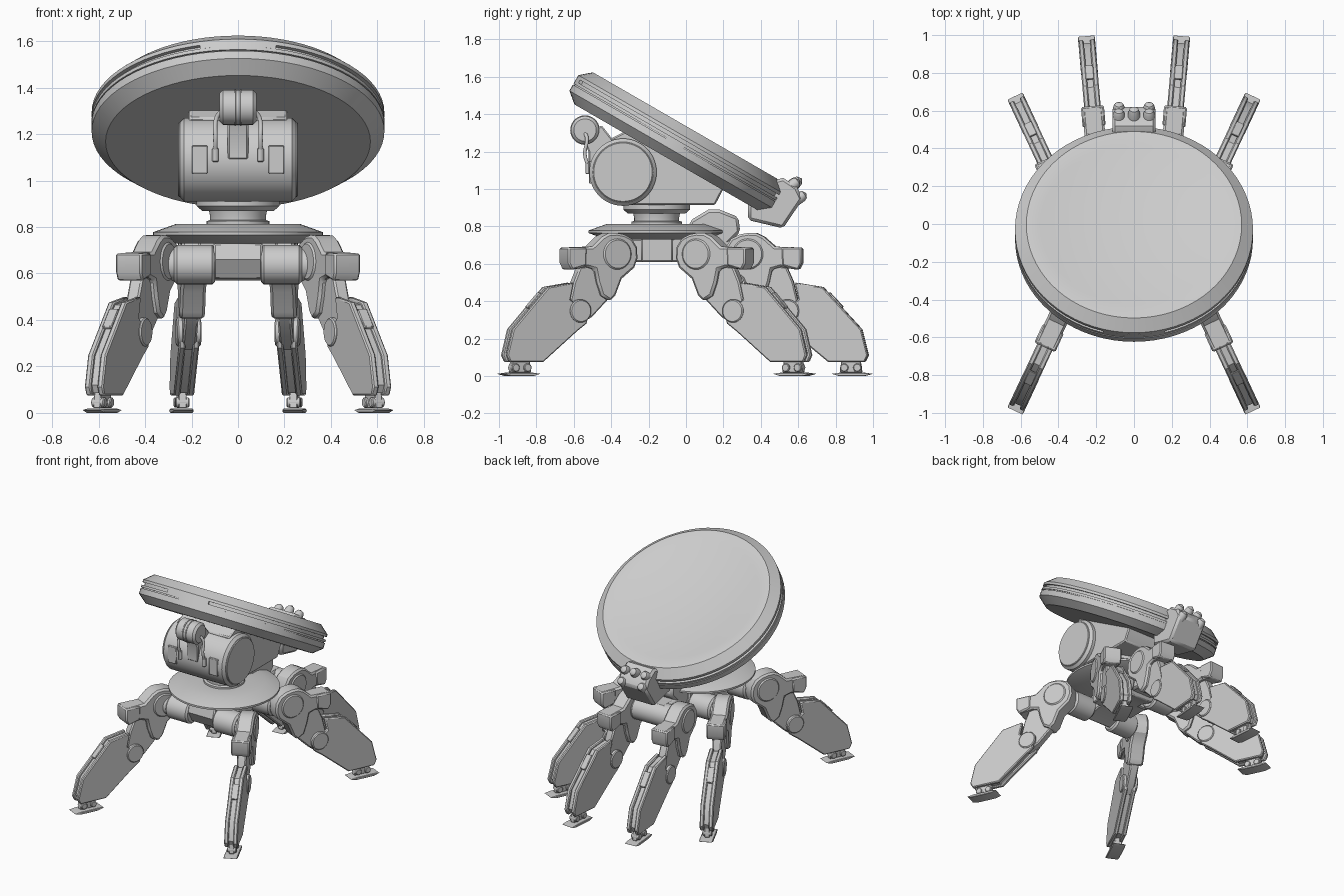
import bpy, bmesh
from math import radians, pi
from mathutils import Matrix, Vector

if "Cube" in bpy.data.objects:
    bpy.data.objects.remove(bpy.data.objects["Cube"])

T = Matrix.Translation


def R(deg, axis):
    return Matrix.Rotation(radians(deg), 4, axis)


def finish(name, bm, mat, bevel=0, smooth=30):
    bmesh.ops.recalc_face_normals(bm, faces=bm.faces)
    me = bpy.data.meshes.new(name)
    bm.to_mesh(me)
    bm.free()
    me.shade_smooth()
    me.set_sharp_from_angle(angle=radians(smooth))
    ob = bpy.data.objects.new(name, me)
    ob.matrix_world = mat
    bpy.context.collection.objects.link(ob)
    if bevel:
        m = ob.modifiers.new("bevel", 'BEVEL')
        m.width = bevel
        m.segments = 1
        m.limit_method = 'ANGLE'
        m.angle_limit = radians(50)
    return ob


def prism(name, pts, width, mat, bevel=0.008, off=0):
    """Local x-z outline, extruded evenly along local y."""
    bm = bmesh.new()
    f = bm.faces.new([bm.verts.new((x, off - width / 2, z)) for x, z in pts])
    ext = bmesh.ops.extrude_face_region(bm, geom=[f])
    bmesh.ops.translate(bm, vec=(0, width, 0),
                        verts=[v for v in ext["geom"] if isinstance(v, bmesh.types.BMVert)])
    return finish(name, bm, mat, bevel)


def lathe(name, prof, mat, steps=48, start=0, sweep=360, closed=False):
    """Profile of (radius, height) turned around local z."""
    bm = bmesh.new()
    vs = [bm.verts.new((r, 0, h)) for r, h in prof]
    pairs = list(zip(vs, vs[1:])) + ([(vs[-1], vs[0])] if closed else [])
    es = [bm.edges.new(p) for p in pairs]
    bmesh.ops.rotate(bm, verts=vs, cent=(0, 0, 0), matrix=R(start, 'Z').to_3x3())
    bmesh.ops.spin(bm, geom=vs + es, cent=(0, 0, 0), axis=(0, 0, 1),
                   angle=radians(sweep), steps=steps)
    bmesh.ops.remove_doubles(bm, verts=bm.verts, dist=1e-5)
    bmesh.ops.holes_fill(bm, edges=bm.edges, sides=0)
    return finish(name, bm, mat)


def drum(name, r, length, mat, ch=0.01, steps=32):
    h = length / 2
    return lathe(name, [(0, -h), (r - ch, -h), (r, -h + ch), (r, h - ch), (r - ch, h), (0, h)],
                 mat, steps)


def box(name, lo, hi, bevel=0.008):
    c = (Vector(lo) + Vector(hi)) / 2
    s = Vector(hi) - Vector(lo)
    bm = bmesh.new()
    bmesh.ops.create_cube(bm, size=1, matrix=Matrix.Diagonal((*s, 1)))
    return finish(name, bm, T(c), bevel)


ALONG_X = R(90, 'Y')
SIDE = R(90, 'Z')          # outline x -> world y

# tilted dish with a grooved rim and shallow recessed top
dish = T((0, -0.053, 1.254)) @ R(-30, 'X')
lathe("dish", [(0, -.1), (.57, -.1), (.63, -.05), (.63, -.012), (.622, -.012), (.622, -.006),
               (.63, -.006), (.63, .01), (.612, .01), (.612, .028), (.63, .028),
               (.63, .046), (.57, .098), (.495, .098), (.48, .093), (0, .093)], dish, 72)
lathe("dish_rim_bridge", [(.605, .01), (.63, .01), (.63, .028), (.605, .028)], dish, 8,
      start=255, sweep=30, closed=True)

# drum housing and wedge body under the dish
drum("housing_drum", .18, .5, T((0, -.337, 1.09)) @ ALONG_X, .018, 48)
prism("wedge_body", [(-.33, .914), (.155, .914), (.2, 1.0), (.2, 1.03), (-.3, 1.32), (-.4, 1.27)],
      .42, SIDE)
for s in (-1, 1):
    drum("housing_end_cap", .16, .012, T((s * .252, -.337, 1.09)) @ ALONG_X, .004, 48)
    box("housing_panel", (s * .165 - .034, -.519, 1.03), (s * .165 + .034, -.48, 1.15), .003)

# small banded drum, its bracket and cables
drum("lamp_drum", .075, .16, T((0, -.54, 1.315)) @ ALONG_X, .015)
for x in (-.012, .012):
    drum("lamp_band", .079, .008, T((x, -.54, 1.315)) @ ALONG_X, .002)
prism("lamp_bracket", [(-.56, 1.29), (-.45, 1.34), (-.38, 1.25), (-.4, 1.09), (-.522, 1.09),
                       (-.522, 1.2)], .09, SIDE)
for s in (-1, 1):
    cu = bpy.data.curves.new("cable", 'CURVE')
    cu.dimensions = '3D'
    cu.bevel_depth = .01
    cu.bevel_resolution = 2
    sp = cu.splines.new('BEZIER')
    path = [(.07, -.54, 1.3), (.092, -.53, 1.27), (.097, -.54, 1.18), (.097, -.505, 1.09)]
    sp.bezier_points.add(len(path) - 1)
    for p, c in zip(sp.bezier_points, path):
        p.co = (s * c[0], c[1], c[2])
        p.handle_left_type = p.handle_right_type = 'AUTO'
    bpy.context.collection.objects.link(bpy.data.objects.new("cable", cu))
    drum("cable_socket", .014, .06, T((s * .097, -.522, 1.11)), .004, 12)

# rear sensor head clamped on the dish
prism("sensor_head", [(.45, 1.04), (.52, 1.06), (.594, 1.01), (.625, .947), (.519, .79),
                      (.332, .834), (.332, .93)], .23, SIDE, .015)
tilt = R(-55, 'X')
for x, y, z, r in ((-.08, .61, .955, .03), (.08, .61, .955, .03), (0, .575, 1.025, .032),
                   (-.08, .575, 1.025, .03), (.08, .575, 1.025, .03)):
    tip = .055 if x == 0 else .04
    lathe("sensor_knob", [(0, -.03), (r, -.03), (r, .012), (r * .75, tip * .7), (0, tip)],
          T((x, y, z)) @ tilt, 20)

# turntable neck and base disc
lathe("turntable", [(0, .93), (.178, .93), (.178, .89), (.155, .87), (.125, .87), (.12, .845),
                    (.12, .83), (.135, .825), (.135, .812), (.27, .812), (.365, .778),
                    (.365, .765), (.27, .73), (0, .73)], T((0, -.157, 0)), 64)

# hub, rear trunk and tail fairing
prism("hub_spine", [(-.41, .73), (-.43, .66), (-.38, .575), (-.27, .61), (-.04, .61),
                    (.07, .575), (.12, .66), (.1, .74)], .21, SIDE)
box("hub_block", (-.17, -.24, .61), (.17, -.07, .75))
box("rear_trunk", (-.09, .05, .6), (.09, .38, .73), .015)
prism("tail_fairing", [(.02, .7), (.02, .83), (.12, .89), (.18, .89), (.28, .85), (.29, .77),
                       (.22, .7)], .18, SIDE, .015)
drum("rear_axle", .08, .3, T((0, .34, .65)) @ ALONG_X)

# hip axles for the four outer legs
for s in (-1, 1):
    for y in (-.36, .046):
        drum("hip_motor", .085, .175, T((s * .187, y, .638)) @ ALONG_X, .012)
        drum("hip_axle", .07, .1, T((s * .3, y, .638)) @ ALONG_X, .006)

THIGH = [(0, .765), (.045, .764), (.085, .745), (.145, .692), (.29, .687), (.29, .604),
         (.27, .567), (.177, .583), (.13, .57), (.115, .5), (.09, .43), (.04, .4), (.006, .433),
         (-.03, .52), (-.105, .58), (-.124, .63), (-.12, .69), (-.09, .735), (-.045, .757)]
LINK = [(.207, .583), (.077, .6), (.04, .41), (.136, .315), (.224, .267), (.277, .358),
        (.242, .503)]
SHIN = [(.40, .476), (.25, .5), (.27, .41), (.16, .33), (.175, .28), (.23, .24), (.43, .075),
        (.626, .075), (.643, .112), (.608, .25)]
CORE = [(.39, .465), (.26, .485), (.28, .41), (.18, .32), (.24, .255), (.44, .085),
        (.61, .085), (.625, .12), (.592, .245)]


def leg(prefix, x, y, azimuth):
    m = T((x, y, 0)) @ R(azimuth, 'Z')
    across = R(90, 'X')
    prism(prefix + "_thigh", THIGH, .11, m, .012)
    drum(prefix + "_hip_cap", .085, .125, m @ T((0, 0, .652)) @ across)
    prism(prefix + "_knee_block", [(.18, .687), (.29, .687), (.29, .604), (.27, .567),
                                   (.185, .59)], .122, m)
    prism(prefix + "_knee_link", LINK, .06, m)
    drum(prefix + "_knee_joint", .062, .105, m @ T((.2125, 0, .348)) @ across, .006)
    prism(prefix + "_shin_core", CORE, .06, m, 0)
    for s in (-1, 1):
        prism(prefix + "_shin_plate", SHIN, .028, m, .006, off=s * .03)
    prism(prefix + "_shin_pad", [(.43, .43), (.5, .36), (.508, .372), (.435, .45)], .045, m, .003)
    # ankle and sole
    for u in (.515, .585):
        drum(prefix + "_ankle_pin", .022, .06, m @ T((u, 0, .045)) @ across, .004, 16)
    prism(prefix + "_ankle", [(.49, .02), (.61, .02), (.6, .09), (.5, .09)], .035, m, .004)
    prism(prefix + "_sole", [(.447, .012), (.49, 0), (.62, 0), (.665, .012), (.62, .018),
                             (.49, .018)], .09, m, .003)


# three mirrored leg pairs
for side, s in (("right", 1), ("left", -1)):
    for nm, x, y, a in (("front", .35, -.39, -65), ("middle", .35, .077, 65), ("rear", .195, .335, 85)):
        leg(f"{nm}_{side}_leg", s * x, y, a if s > 0 else 180 - a)
